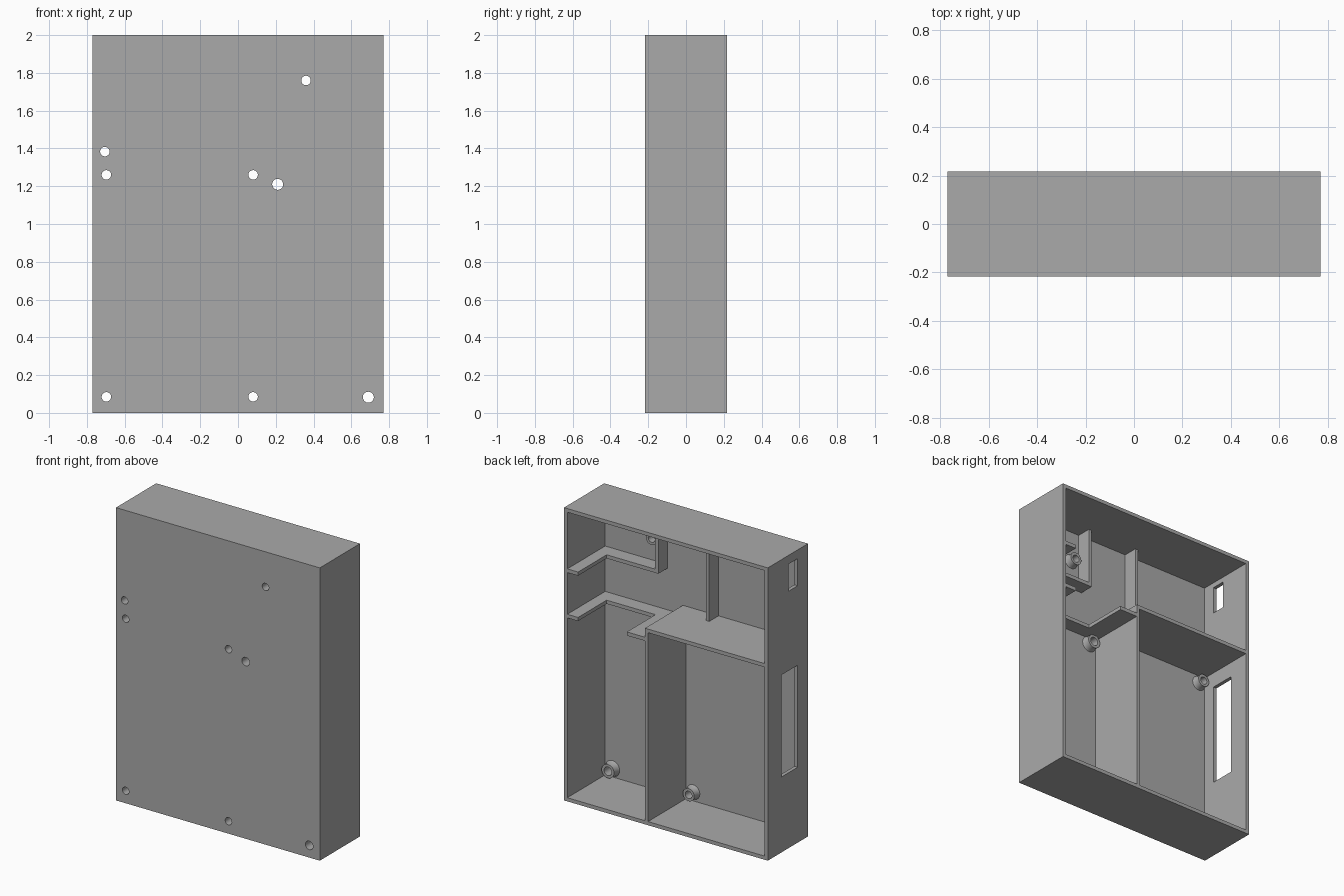
import bpy, bmesh, math
from mathutils import Matrix, Vector

cube = bpy.data.objects.get("Cube")
if cube:
    bpy.data.objects.remove(cube, do_unlink=True)

grey = bpy.data.materials.new("plain grey")
grey.use_nodes = True
COLOUR = (0.4, 0.4, 0.4, 1)
grey.diffuse_color = COLOUR
grey.node_tree.nodes["Principled BSDF"].inputs["Base Color"].default_value = COLOUR

# Main dimensions
W, D, H, T = 0.77, 0.217, 2.0, 0.025
FLOOR = -D + T          # inner face of the front panel
LOW = FLOOR + 0.1       # edge of the shallow ribs
IN = W - T              # inner face of the side walls


def finish(name, bm):
    bmesh.ops.recalc_face_normals(bm, faces=bm.faces)
    mesh = bpy.data.meshes.new(name)
    bm.to_mesh(mesh)
    bm.free()
    mesh.materials.append(grey)
    ob = bpy.data.objects.new(name, mesh)
    bpy.context.collection.objects.link(ob)
    return ob


def box(name, x, y, z):
    bm = bmesh.new()
    size = Matrix.Diagonal((x[1] - x[0], y[1] - y[0], z[1] - z[0], 1))
    middle = Matrix.Translation((sum(x) / 2, sum(y) / 2, sum(z) / 2))
    bmesh.ops.create_cube(bm, size=1, matrix=middle @ size)
    return finish(name, bm)


def prism(name, outline, z0, z1):
    """Extrude an x-y outline upward."""
    bm = bmesh.new()
    face = bm.faces.new([bm.verts.new((x, y, z0)) for x, y in outline])
    top = bmesh.ops.extrude_face_region(bm, geom=[face])["geom"]
    bmesh.ops.translate(bm, vec=(0, 0, z1 - z0),
                        verts=[v for v in top if isinstance(v, bmesh.types.BMVert)])
    return finish(name, bm)


def rod(name, x, z, r):
    bm = bmesh.new()
    bmesh.ops.create_cone(bm, cap_ends=True, segments=32, radius1=r, radius2=r, depth=0.2,
                          matrix=Matrix.Translation((x, -D, z)) @ Matrix.Rotation(math.pi / 2, 4, 'X'))
    return finish(name, bm)


def boss(name, x, z, r):
    """Hollow screw post with a flared foot, turned around the y axis."""
    outer, foot, tall = r + 0.018, r + 0.025, 0.05
    profile = [(r, 0), (foot, 0), (outer, 0.015), (outer, tall), (r, tall)]
    bm = bmesh.new()
    verts = [bm.verts.new((x + a, FLOOR + h, z)) for a, h in profile]
    edges = [bm.edges.new((verts[i], verts[(i + 1) % len(verts)])) for i in range(len(verts))]
    bmesh.ops.spin(bm, geom=verts + edges, cent=(x, FLOOR, z), axis=(0, 1, 0),
                   angle=math.tau, steps=32)
    bmesh.ops.remove_doubles(bm, verts=bm.verts, dist=0.0001)
    return finish(name, bm)


def smooth(ob):
    bpy.ops.object.select_all(action='DESELECT')
    ob.select_set(True)
    bpy.context.view_layer.objects.active = ob
    bpy.ops.object.shade_smooth_by_angle(angle=math.radians(30))


def cut(target, cutters):
    """Subtract the cutters, bake the result and remove them."""
    for c in cutters:
        mod = target.modifiers.new("cut", 'BOOLEAN')
        mod.operation, mod.solver, mod.object = 'DIFFERENCE', 'EXACT', c
    graph = bpy.context.evaluated_depsgraph_get()
    baked = bpy.data.meshes.new_from_object(target.evaluated_get(graph))
    target.modifiers.clear()
    target.data = baked
    for c in cutters:
        bpy.data.objects.remove(c, do_unlink=True)


# Screw positions: x, z, hole radius
screws = [(x, z, 0.025) for x in (-0.697, 0.08) for z in (0.085, 1.26)]
screws += [(0.21, 1.21, 0.029), (0.69, 0.083, 0.029), (0.36, 1.76, 0.025), (-0.705, 1.383, 0.025)]

# Open-backed case with screw holes and two side slots
case = box("case", (-W, W), (-D, D), (0, H))
cutters = [box("cavity", (-IN, IN), (FLOOR, D + 0.1), (T, H - T)),
           box("small_slot", (-W - 0.1, -IN + 0.05), (-0.105, -0.008), (1.755, 1.94)),
           box("large_slot", (-W - 0.1, -IN + 0.05), (-0.105, 0.067), (0.515, 1.212))]
cutters += [rod("screw_hole", *s) for s in screws]
cut(case, cutters)
smooth(case)

# Screw posts
for i, s in enumerate(screws):
    smooth(boss(f"screw_post_{i + 1}", *s))

# Full-depth partitions
DIV0, DIV1, SHELF = 0.135, 0.158, 1.34
box("divider", (DIV0, DIV1), (FLOOR, D), (T, SHELF))
box("right_shelf", (-IN, DIV0), (FLOOR, D), (SHELF - T, SHELF))

# Notched ledges on the left side
TAB, NOTCH = 0.664, 0.295
tab_side = [(IN, FLOOR), (IN, D), (TAB, D), (TAB, LOW)]
prism("lower_ledge", tab_side + [(NOTCH, LOW), (NOTCH, D), (DIV1, D), (DIV1, FLOOR)],
      1.253, 1.278)
prism("upper_ledge", tab_side + [(0.273, LOW), (0.273, FLOOR)], 1.563, 1.588)

# Shallow upright ribs
box("left_rib", (0.273, 0.297), (FLOOR, LOW), (1.588, H - T))
box("right_rib", (-0.111, -0.088), (FLOOR, LOW), (SHELF, H - T))
